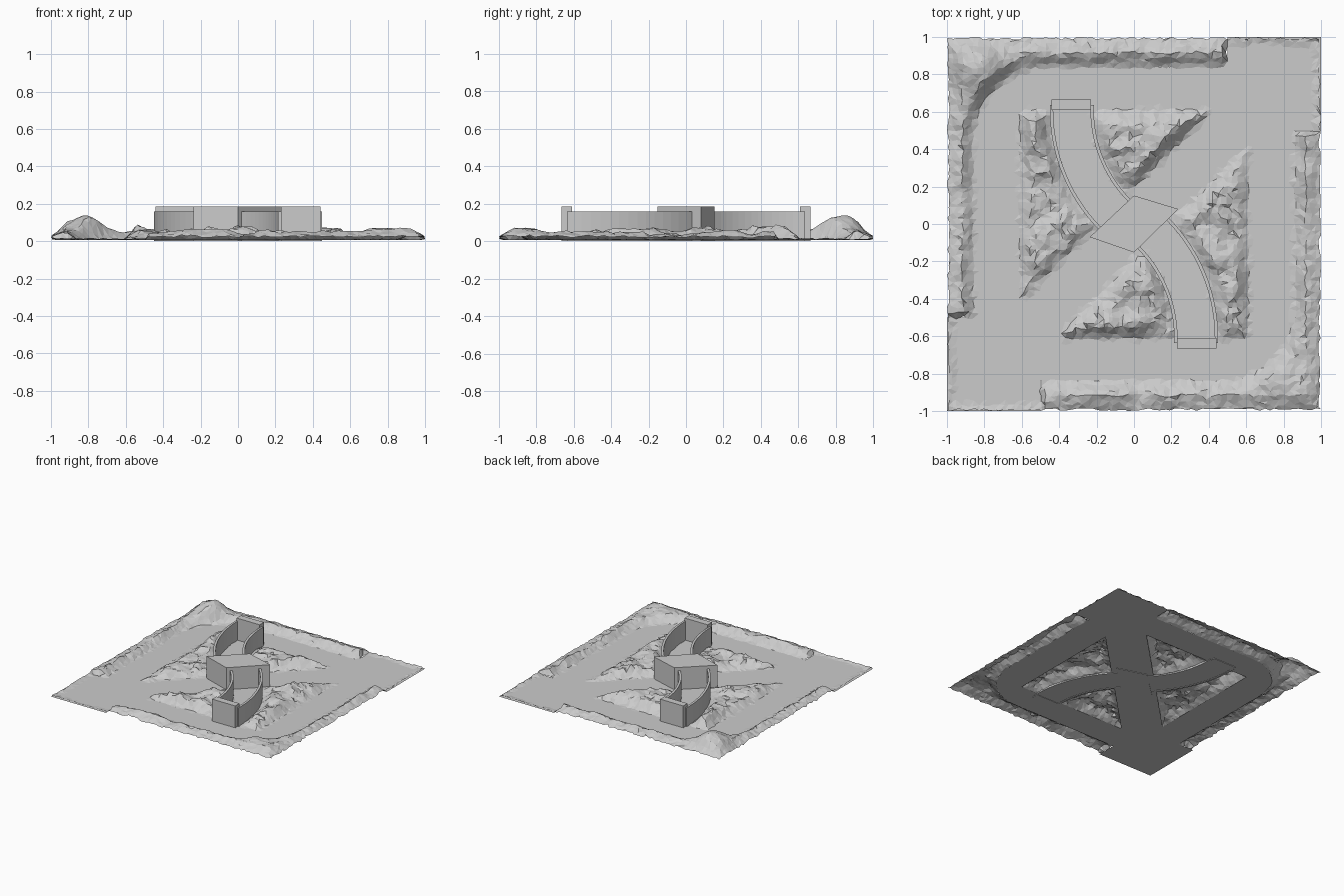
import bpy, bmesh, math, random
from mathutils import Vector, noise

if "Cube" in bpy.data.objects:
    bpy.data.objects.remove(bpy.data.objects["Cube"])

random.seed(4)
ROAD = 0.005
ARC_C, ARC_R = (0.465, 0.61), 0.8          # centre and radius of the walled curve


def finish(bm, name):
    me = bpy.data.meshes.new(name)
    bm.to_mesh(me)
    bm.free()
    ob = bpy.data.objects.new(name, me)
    bpy.context.collection.objects.link(ob)
    return ob


def turn(pts):
    return [(-x, -y) for x, y in pts]


def arc(c, r, a0, a1, n):
    return [(c[0] + r * math.cos(math.radians(a0 + (a1 - a0) * i / n)),
             c[1] + r * math.sin(math.radians(a0 + (a1 - a0) * i / n))) for i in range(n + 1)]


def sheet(name, loops, z):
    bm = bmesh.new()
    for pts in loops:
        vs = [bm.verts.new((x, y, z)) for x, y in pts]
        for i, v in enumerate(vs):
            bm.edges.new((v, vs[i - 1]))
    bmesh.ops.triangle_fill(bm, use_beauty=True, use_dissolve=False, edges=bm.edges[:],
                            normal=(0, 0, 1))
    return finish(bm, name)


def prism(name, pts, z0, z1):
    bm = bmesh.new()
    f = bm.faces.new([bm.verts.new((x, y, z0)) for x, y in pts])
    ext = bmesh.ops.extrude_face_region(bm, geom=[f], use_keep_orig=True)
    bmesh.ops.translate(bm, vec=(0, 0, z1 - z0),
                        verts=[g for g in ext["geom"] if isinstance(g, bmesh.types.BMVert)])
    bmesh.ops.recalc_face_normals(bm, faces=bm.faces[:])
    return finish(bm, name)


# Ring road with two rounded corners and two square corner plates
half = [(-1, -1), (-0.5, -1), (-0.5, -0.84)] + arc((0.46, -0.44), 0.4, -90, 0, 10) + [(0.86, 0.5), (1, 0.5)]
sheet("ring_road", [half + turn(half), [(-0.6, -0.6), (0.6, -0.6), (0.6, 0.6), (-0.6, 0.6)]], ROAD)

# Diagonal road
sheet("diagonal_road", [[(-0.62, -0.62), (-0.4, -0.62), (0.62, 0.4), (0.62, 0.62),
                         (0.4, 0.62), (-0.62, -0.4)]], ROAD - 0.001)

# Curved roads, retaining walls and end blocks, each with its half-turn copy
for tag, flip in (("back", lambda p: p), ("front", turn)):
    floor = [(-0.45, 0.65)] + arc(ARC_C, 0.915, 180, 228, 14) + arc(ARC_C, 0.68, 228, 180, 14) + [(-0.215, 0.65)]
    sheet(tag + "_curved_road", [flip(floor)], ROAD - 0.002)
    for side, r0, r1 in (("inner", 0.68, 0.698), ("outer", 0.897, 0.915)):
        wall = ([(ARC_C[0] - r1, 0.635)] + arc(ARC_C, r1, 180, 225, 14)
                + arc(ARC_C, r0, 225, 180, 14) + [(ARC_C[0] - r0, 0.635)])
        prism(tag + "_" + side + "_wall", flip(wall), 0.0, 0.16)
    prism(tag + "_end_block", flip([(-0.44, 0.61), (-0.23, 0.61), (-0.23, 0.665), (-0.44, 0.665)]), 0.0, 0.185)

# Central crossing block
prism("crossing_block", [(-0.237, -0.07), (0, -0.152), (0.237, 0.08), (0, 0.152)], 0.0, 0.185)


def road_distance(x, y):
    """Distance from the nearest road edge; zero or less on a road."""
    m = max(abs(x), abs(y))
    if m < 0.61:
        c = Vector(ARC_C) if y > x else -Vector(ARC_C)
        return min(0.61 - m, abs(x - y) / 1.4142 - 0.135,
                   abs((Vector((x, y)) - c).length - ARC_R) - 0.112)
    if x * y > 0 and min(abs(x), abs(y)) > 0.48:
        return m - 0.965
    r = 0.4 if x * y < 0 else 0.0
    qx, qy = abs(x) - 0.86 + r, abs(y) - 0.845 + r
    return math.hypot(max(qx, 0), max(qy, 0)) + min(max(qx, qy), 0) - r


def height(x, y, d):
    n = noise.fractal(Vector((x * 5, y * 5, 3.1)), 0.8, 2.0, 4)
    m = max(abs(x), abs(y))
    if m < 0.61:
        return min(1, d / 0.07) * max(0.015, 0.05 + 0.045 * n)
    h = 0.045 + 0.02 * n
    h += 0.085 * math.exp(-((x + 0.81) ** 2 + (y - 0.83) ** 2) / 0.014)
    h += 0.03 * math.exp(-((x - 0.88) ** 2 + (y + 0.88) ** 2) / 0.015)
    return min(1, d / 0.06) * h * min(1, (1 - m + 0.04) / 0.12)


# Rocky terrain between and around the roads
bm = bmesh.new()
bmesh.ops.create_grid(bm, x_segments=72, y_segments=72, size=1)
dist = {}
for v in bm.verts:
    x, y = v.co.x, v.co.y
    edge_x, edge_y = abs(x) > 0.999, abs(y) > 0.999
    jx = -math.copysign(random.uniform(0, 0.015), x) if edge_x else random.uniform(-0.009, 0.009)
    jy = -math.copysign(random.uniform(0, 0.015), y) if edge_y else random.uniform(-0.009, 0.009)
    x, y = x + jx, y + jy
    d = road_distance(x, y)
    dist[v] = d
    z = ROAD + 0.001
    if d > 0:
        z += max(0, height(x, y, d) + random.uniform(-0.004, 0.004))
    v.co = (x, y, z)
flat = [f for f in bm.faces if all(dist[v] <= 0 for v in f.verts)]
bmesh.ops.delete(bm, geom=flat, context="FACES")
bmesh.ops.triangulate(bm, faces=bm.faces[:])
low = min(v.co.z for v in bm.verts)
finish(bm, "rocky_terrain")
